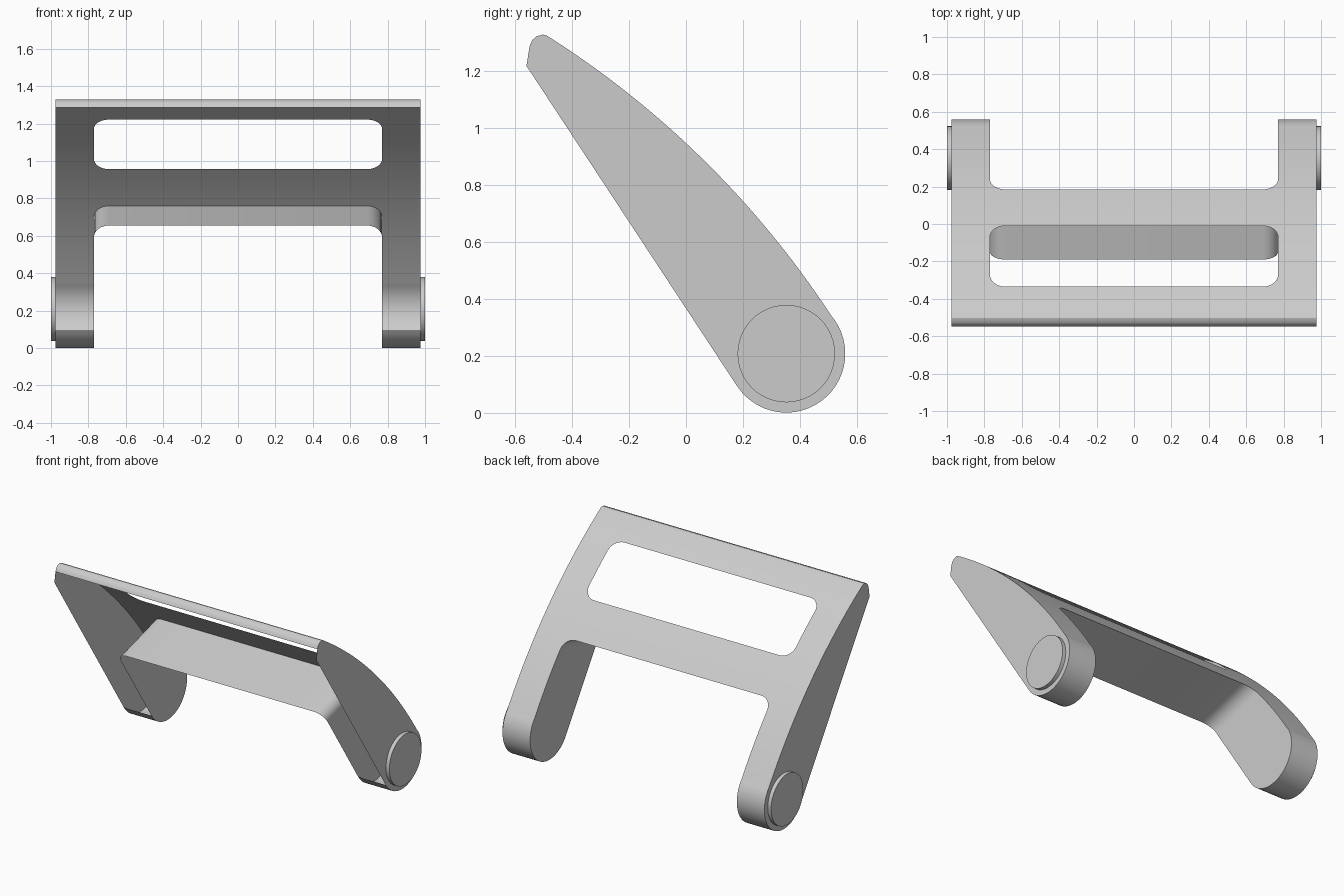
import bpy, bmesh
from math import atan2, cos, sin, sqrt, radians, tau, pi
from mathutils import Vector

if "Cube" in bpy.data.objects:
    bpy.data.objects.remove(bpy.data.objects["Cube"])

OUT, INN, R = 0.975, 0.77, 0.08           # outer x, inner arm x, corner radius
HUB, HR = Vector((0.352, 0.208)), 0.207   # hub centre (y, z) and radius
LOW = Vector((-0.56, 1.218))              # lower front corner of the tip


def circle3(a, b, c):
    d = 2 * (a.x*(b.y-c.y) + b.x*(c.y-a.y) + c.x*(a.y-b.y))
    A, B, C = a.length_squared, b.length_squared, c.length_squared
    o = Vector(((A*(b.y-c.y) + B*(c.y-a.y) + C*(a.y-b.y)) / d,
                (A*(c.x-b.x) + B*(a.x-c.x) + C*(b.x-a.x)) / d))
    return o, (a - o).length


# Big curve of the back, measured by distance s from its top end
a, b, c = Vector((-0.477, 1.317)), Vector((0, 0.947)), Vector((0.51, 0.341))
O, RAD = circle3(a, b, c)
ang = lambda p: atan2(p.y - O.y, p.x - O.x)
A0 = ang(a)
END = (A0 - ang(c)) * RAD
point = lambda s: O + RAD * Vector((cos(A0 - s/RAD), sin(A0 - s/RAD)))


def s_at_y(y):
    return (A0 - atan2(sqrt(RAD**2 - (y - O.x)**2), y - O.x)) * RAD


W0, W1, N0 = s_at_y(-0.335), s_at_y(-0.01), s_at_y(0.185)
fillet = [R * (1 - cos(i * pi / 16)) for i in range(9)]
span = lambda p, q, n: [p + (q - p) * i / n for i in range(n + 1)]


def width(d):
    d = min(d, R)
    return INN - R + sqrt(max(0, R*R - (R - d)**2))


# Stations (half opening, point) of each region along the profile
tip = [Vector((-0.549, 1.287)), Vector((-0.54, 1.308)), Vector((-0.524, 1.322)),
       Vector((-0.502, 1.328)), Vector((-0.488, 1.324))]
top = [(INN - R, p) for p in tip] + [(INN - R, point(s)) for s in span(0, W0, 5)]
ws = [W0 + f for f in fillet] + span(W0 + R, W1 - R, 7)[1:-1] + [W1 - f for f in fillet[::-1]]
window = [(width(min(s - W0, W1 - s)), point(s)) for s in ws]
bar = [(INN - R, point(s)) for s in span(W1, N0, 6)]
corner = [(width(f), point(N0 + f)) for f in fillet]
arm = [(INN, point(s)) for s in span(N0 + R, END, 10)]
h0 = atan2(c.y - HUB.y, c.x - HUB.x)
h1 = atan2(-0.551, -0.834)
hub = [(INN, HUB + HR * Vector((cos(t), sin(t)))) for t in span(h0, h1, 28)]
tangent = hub[-1][1]


def to_low(p):
    """Slide along the cross wall direction onto the open underside."""
    d, e, w = Vector((-0.375, -0.105)), tangent - LOW, LOW - p
    return p + d * (w.cross(e) / d.cross(e))


bm = bmesh.new()


def face(*pts):
    bm.faces.new([bm.verts.new((x, p.x, p.y)) for x, p in pts])


# Curved panel, arms and hub rim
for region, closed in ((top, True), (window, False), (bar, True),
                       (corner, False), (arm, False), (hub, False)):
    for (w, p), (v, q) in zip(region, region[1:]):
        face((w, p), (OUT, p), (OUT, q), (v, q))
        if closed:
            face((0, p), (w, p), (v, q), (0, q))

# Cross wall with rounded corners
wall = [(0, corner[0][1])] + corner
for (w, p), (v, q) in zip(wall, wall[1:]):
    face((w, p), (v, q), (v, to_low(q)), (w, to_low(p)))

# Inner arm plate and full outer side plate
p0 = corner[-1][1]
face((INN, to_low(p0)), *arm, *hub[1:])
outline = top + window[1:] + bar[1:] + corner[1:] + arm[1:] + hub[1:]
face((OUT, LOW), *[(OUT, p) for _, p in outline])


def finish(bm, name):
    bmesh.ops.remove_doubles(bm, verts=bm.verts, dist=1e-4)
    bmesh.ops.recalc_face_normals(bm, faces=bm.faces)
    me = bpy.data.meshes.new(name)
    bm.to_mesh(me)
    bm.free()
    ob = bpy.data.objects.new(name, me)
    bpy.context.collection.objects.link(ob)
    bpy.ops.object.select_all(action='DESELECT')
    bpy.context.view_layer.objects.active = ob
    ob.select_set(True)
    bpy.ops.object.shade_smooth_by_angle(angle=radians(30))
    ob.modifiers.new("mirror", 'MIRROR').use_axis[0] = True
    return ob


shell = finish(bm, "handle_shell")

# Pivot pins on the outer sides
bm = bmesh.new()
ring = [HUB + 0.171 * Vector((cos(i * tau / 48), sin(i * tau / 48))) for i in range(48)]
for p, q in zip(ring, ring[1:] + ring[:1]):
    face((OUT, p), (OUT, q), (1.0, q), (1.0, p))
face(*[(1.0, p) for p in ring])
finish(bm, "pivot_pins")
